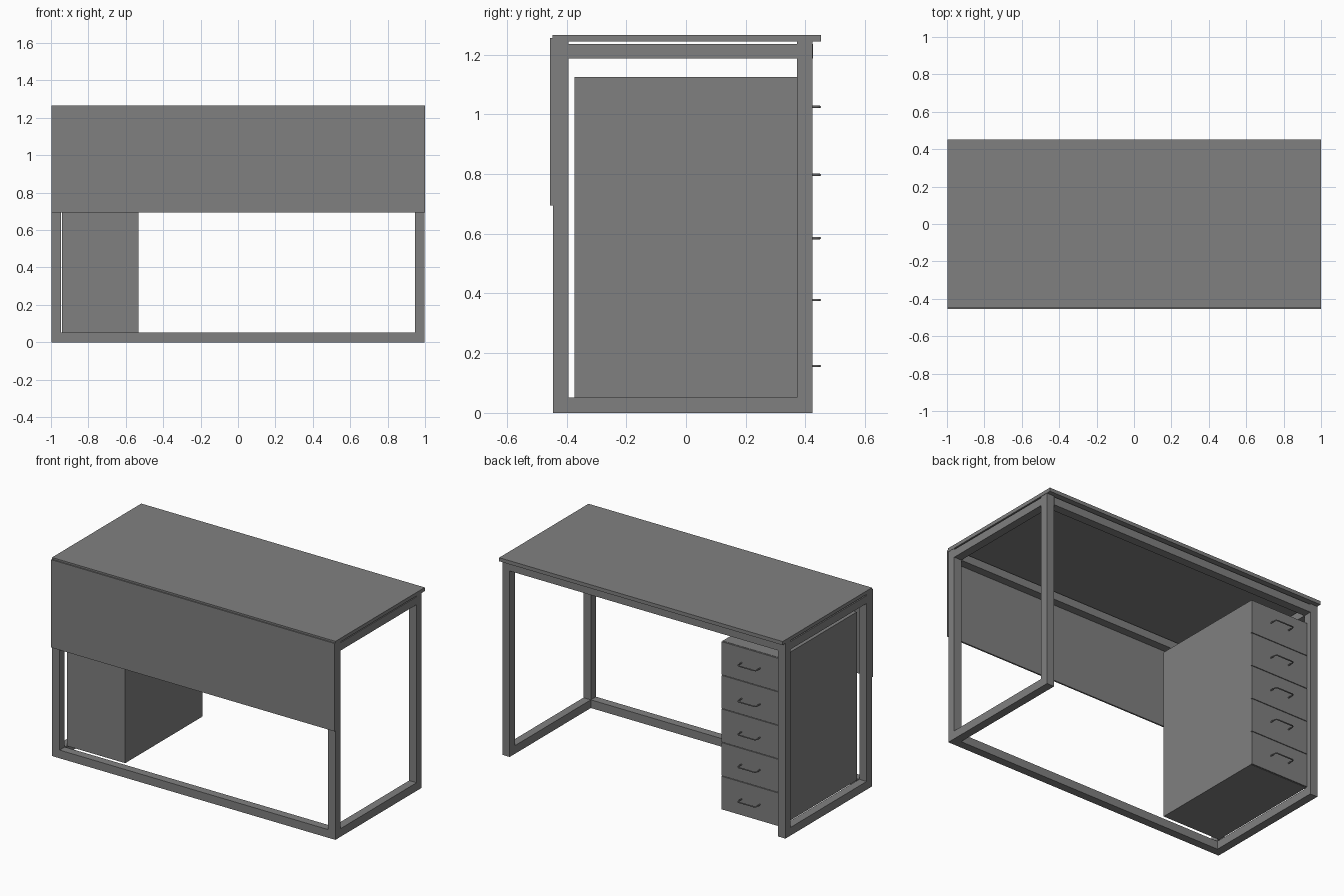
import bpy

if "Cube" in bpy.data.objects:
    bpy.data.objects.remove(bpy.data.objects["Cube"])

# Dark grey finish used on every part
dark = bpy.data.materials.new("dark_grey")
dark.diffuse_color = (0.216, 0.216, 0.216, 1)
dark.use_nodes = True
dark.node_tree.nodes["Principled BSDF"].inputs["Base Color"].default_value = dark.diffuse_color


def box(name, x, y, z):
    """Axis-aligned box from (min, max) ranges."""
    bpy.ops.mesh.primitive_cube_add(
        size=1, location=[(r[0] + r[1]) / 2 for r in (x, y, z)])
    ob = bpy.context.object
    ob.name = name
    ob.scale = [r[1] - r[0] for r in (x, y, z)]
    bpy.ops.object.transform_apply(location=False, rotation=False, scale=True)
    ob.data.materials.append(dark)
    return ob


T = 0.052                       # frame tube width
FRONT, BACK = -0.445, 0.424     # outer faces of the frame
LOW, HIGH = (0, T), (1.186, 1.236)

# Side frames: two posts, bottom and top rail on each end
for side, x in (("left", (-0.998, -0.998 + T)), ("right", (0.998 - T, 0.998))):
    box(f"{side}_front_post", x, (FRONT, FRONT + T), (0, 1.243))
    box(f"{side}_back_post", x, (BACK - T, BACK), (0, 1.243))
    box(f"{side}_bottom_rail", x, (FRONT + T, BACK - T), LOW)
    box(f"{side}_top_rail", x, (FRONT + T, BACK - T), HIGH)

# Long rails
span = (-0.998 + T, 0.998 - T)
box("front_bottom_rail", span, (FRONT, FRONT + T), LOW)
box("front_top_rail", span, (FRONT, FRONT + T), HIGH)
box("back_top_rail", span, (BACK - T, BACK + 0.002), HIGH)

# Table top and front privacy panel
box("table_top", (-0.998, 1), (-0.447, 0.452), (1.243, 1.266))
box("privacy_panel", (-0.998, 1), (-0.455, -0.445), (0.695, 1.255))

# Drawer cabinet
cx = (-0.942, -0.533)
box("cabinet_body", cx, (-0.374, 0.394), (0.052, 1.124))

# Drawer fronts with bent-rod handles
pitch = (1.124 - 0.052) / 5
handle_z = (0.157, 0.378, 0.585, 0.797, 1.025)
for i, hz in enumerate(handle_z):
    z0 = 0.052 + i * pitch
    box(f"drawer_front_{i + 1}", cx, (0.394, 0.402),
        (z0 + 0.002, z0 + pitch - 0.002))

    path = [(-0.065, 0.400), (-0.065, 0.436), (-0.062, 0.444), (-0.054, 0.448),
            (0.054, 0.448), (0.062, 0.444), (0.065, 0.436), (0.065, 0.400)]
    curve = bpy.data.curves.new(f"drawer_handle_{i + 1}", "CURVE")
    curve.dimensions = "3D"
    curve.bevel_depth = 0.004
    curve.bevel_resolution = 2
    curve.use_fill_caps = True
    spline = curve.splines.new("POLY")
    spline.points.add(len(path) - 1)
    for p, (x, y) in zip(spline.points, path):
        p.co = (x - 0.739, y, hz, 1)
    curve.materials.append(dark)
    ob = bpy.data.objects.new(f"drawer_handle_{i + 1}", curve)
    bpy.context.collection.objects.link(ob)
